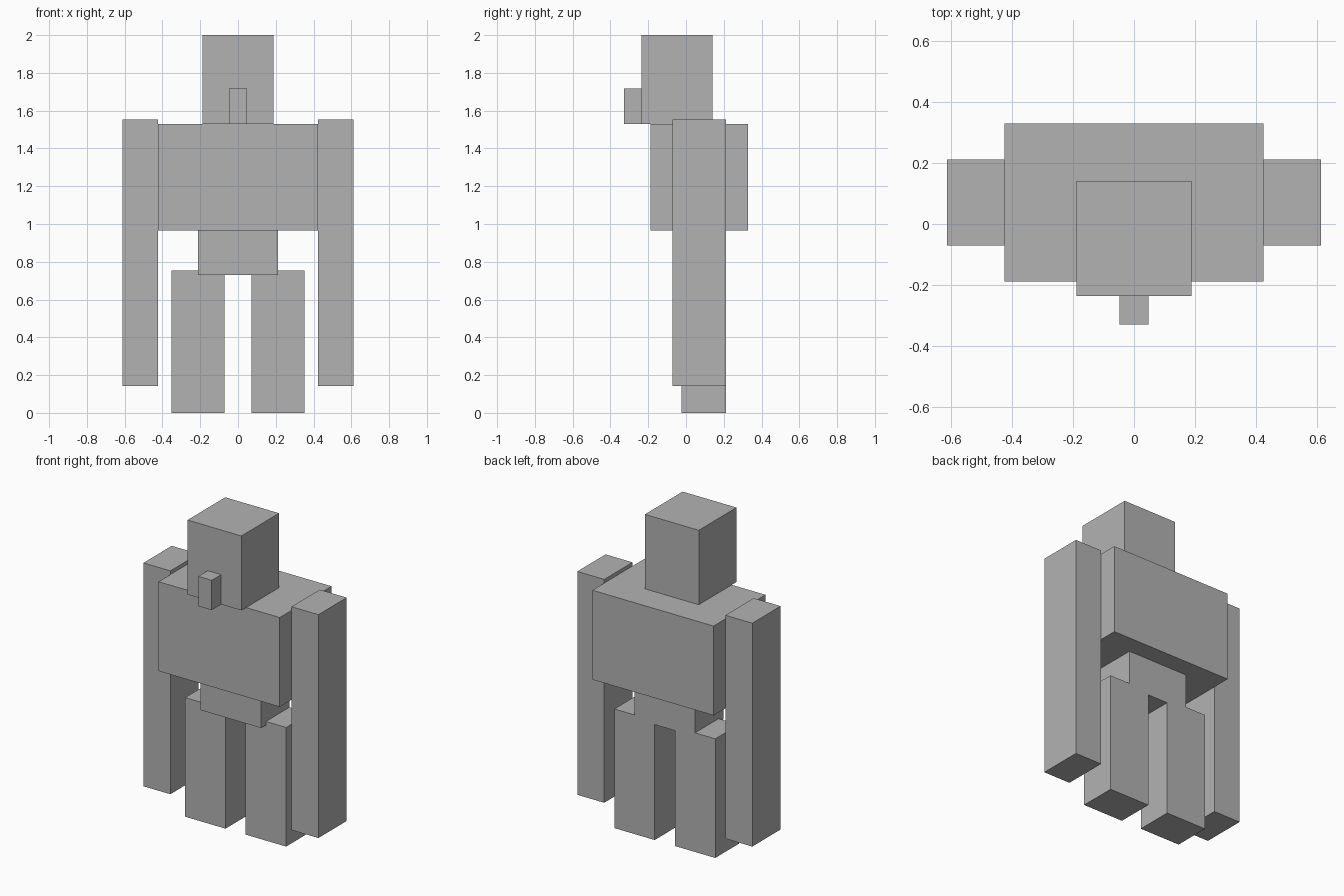
import bpy
import bmesh
from mathutils import Vector

cube = bpy.data.objects.get("Cube")
if cube:
    bpy.data.objects.remove(cube, do_unlink=True)

# The figure is laid out on a block grid, 42.5 units tall
UNIT = 2 / 42.5

stone = bpy.data.materials.new("stone_grey")
stone.use_nodes = True
GREY = (0.45, 0.45, 0.45, 1)
stone.diffuse_color = GREY
for node in stone.node_tree.nodes:
    if node.type == 'BSDF_PRINCIPLED':
        node.inputs["Base Color"].default_value = GREY


def block(name, x, y, z):
    """Flat-sided block from (min, max) ranges in grid units."""
    low, high = (Vector(c) * UNIT for c in zip(x, y, z))
    size, centre = high - low, (low + high) / 2
    bm = bmesh.new()
    bmesh.ops.create_cube(bm, size=1)
    bmesh.ops.scale(bm, vec=size, verts=bm.verts)
    mesh = bpy.data.meshes.new(name)
    bm.to_mesh(mesh)
    bm.free()
    mesh.materials.append(stone)
    obj = bpy.data.objects.new(name, mesh)
    obj.location = centre
    bpy.context.collection.objects.link(obj)
    return obj


def pair(name, x, y, z):
    """Matching blocks on the left (+x) and right (-x)."""
    block("left_" + name, x, y, z)
    block("right_" + name, (-x[1], -x[0]), y, z)


# Head and nose
block("head", (-4, 4), (-5, 3), (32.5, 42.5))
block("nose", (-1, 1), (-7, -5), (32.5, 36.5))

# Trunk
block("chest", (-9, 9), (-4, 7), (20.5, 32.5))
block("waist", (-4.5, 4.5), (-1.5, 4.5), (15.5, 20.5))

# Limbs
pair("arm", (9, 13), (-1.5, 4.5), (3, 33))
pair("leg", (1.5, 7.5), (-0.5, 4.5), (0, 16))
